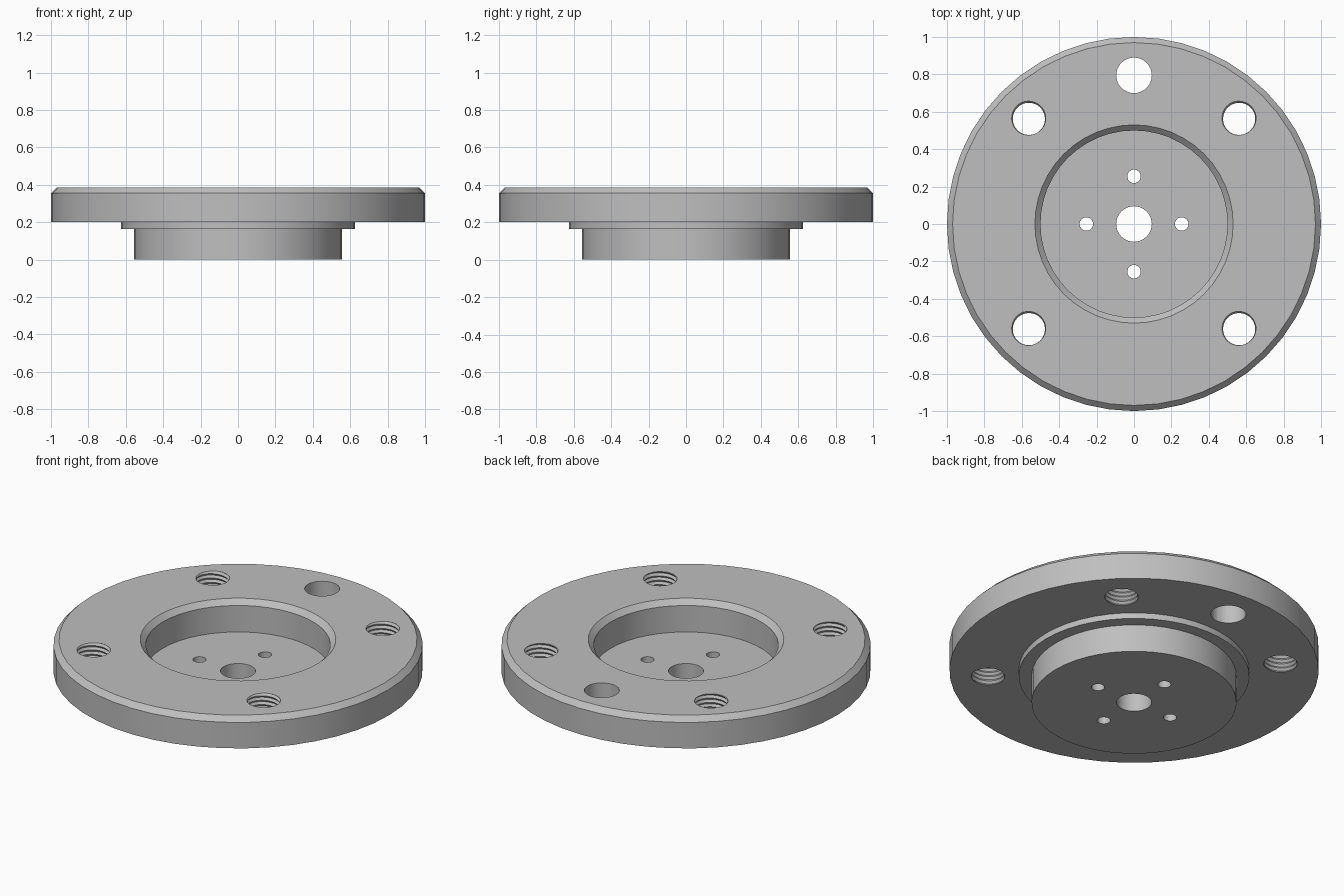
import bpy, bmesh, math
from mathutils import Vector

cube = bpy.data.objects.get("Cube")
if cube:
    bpy.data.objects.remove(cube, do_unlink=True)

TOP = 0.385
BOLT_RADIUS = 0.795

steel = bpy.data.materials.new("machined grey")
steel.use_nodes = True
grey = (0.52, 0.52, 0.52, 1)
steel.diffuse_color = grey
steel.node_tree.nodes["Principled BSDF"].inputs["Base Color"].default_value = grey


def make_object(name, bm):
    bmesh.ops.recalc_face_normals(bm, faces=bm.faces)
    mesh = bpy.data.meshes.new(name)
    bm.to_mesh(mesh)
    bm.free()
    mesh.materials.append(steel)
    obj = bpy.data.objects.new(name, mesh)
    bpy.context.collection.objects.link(obj)
    return obj


def lathe(name, profile, sides):
    """Revolve a closed (radius, height) profile about z."""
    bm = bmesh.new()
    verts = [bm.verts.new((r, 0, z)) for r, z in profile]
    edges = [bm.edges.new((a, b)) for a, b in zip(verts, verts[1:] + verts[:1])]
    bmesh.ops.spin(bm, geom=verts + edges, axis=(0, 0, 1), cent=(0, 0, 0),
                   angle=math.tau, steps=sides)
    bmesh.ops.remove_doubles(bm, verts=bm.verts, dist=0.0001)
    return make_object(name, bm)


def plain_cutter(name, x, y, radius, sides=32):
    bm = bmesh.new()
    bmesh.ops.create_cone(bm, cap_ends=True, segments=sides, radius1=radius,
                          radius2=radius, depth=1)
    bmesh.ops.translate(bm, verts=bm.verts, vec=(x, y, 0.2))
    return make_object(name, bm)


def thread_cutter(name, x, y, crest=0.086, root=0.096, pitch=0.026, sides=32):
    """A closed screw shape: one helical strip of crest and root points."""
    bm = bmesh.new()
    steps = sides * 12
    inner, outer = [], []
    for s in range(steps):
        a = math.tau * s / sides
        z = 0.13 + pitch * s / sides
        inner.append(bm.verts.new((crest * math.cos(a), crest * math.sin(a), z)))
        outer.append(bm.verts.new((root * math.cos(a), root * math.sin(a), z + pitch / 2)))
    for s in range(steps - 1):
        bm.faces.new((inner[s], inner[s + 1], outer[s + 1], outer[s]))
        if s + sides + 1 < steps:
            bm.faces.new((outer[s], outer[s + 1], inner[s + sides + 1], inner[s + sides]))
    # Close both ends with a fan to a point on the axis
    rim = [e for e in bm.edges if e.is_boundary]
    tips = [bm.verts.new((0, 0, -0.1)), bm.verts.new((0, 0, 0.8))]
    for e in rim:
        height = (e.verts[0].co.z + e.verts[1].co.z) / 2
        bm.faces.new((e.verts[0], e.verts[1], tips[height > 0.29]))
    bmesh.ops.translate(bm, verts=bm.verts, vec=Vector((x, y, 0)))
    return make_object(name, bm)


# Flange body: bore, hub, locating step, chamfered disc and recess
flange = lathe("flange_body", [
    (0.095, 0), (0.555, 0), (0.555, 0.165), (0.625, 0.165), (0.625, 0.2),
    (1, 0.2), (1, 0.355), (0.97, TOP), (0.53, TOP), (0.5, 0.355),
    (0.5, 0.197), (0.095, 0.197)], 48)

# Hole cutters: one plain bolt hole, four pin holes, four threaded holes
cutters = [plain_cutter("bolt_hole_cutter", 0, BOLT_RADIUS, 0.095)]
for i in range(4):
    a = i * math.pi / 2
    cutters.append(plain_cutter("pin_hole_cutter", 0.255 * math.cos(a),
                                0.255 * math.sin(a), 0.036, 24))
    a += math.pi / 4
    cutters.append(thread_cutter("threaded_hole_cutter", BOLT_RADIUS * math.cos(a),
                                 BOLT_RADIUS * math.sin(a)))

bpy.ops.object.select_all(action='DESELECT')
bpy.context.view_layer.objects.active = flange
flange.select_set(True)
for cutter in cutters:
    cutter.hide_render = True
    mod = flange.modifiers.new("hole", 'BOOLEAN')
    mod.operation = 'DIFFERENCE'
    mod.solver = 'EXACT'
    mod.object = cutter
    bpy.ops.object.modifier_apply(modifier=mod.name)
    bpy.data.objects.remove(cutter, do_unlink=True)

bpy.ops.object.shade_smooth_by_angle(angle=math.radians(25))
